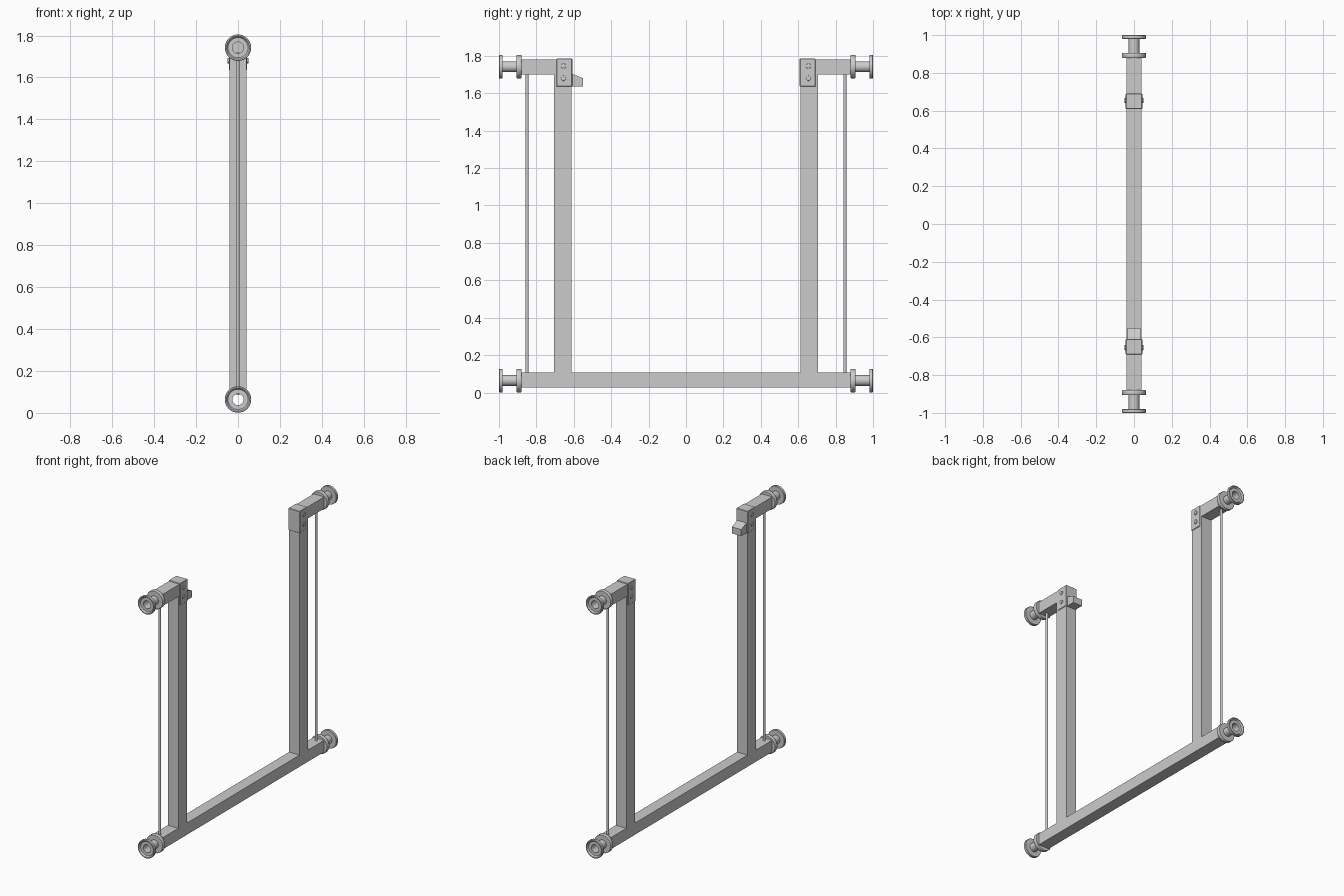
import bpy, bmesh, math
from mathutils import Vector, Matrix

if "Cube" in bpy.data.objects:
    bpy.data.objects.remove(bpy.data.objects["Cube"])

LOW, HIGH = 0.064, 1.742      # heights of the lower and upper spool axes
HALF = 0.04                   # half width of the square tubing


def finish(bm, name, smooth=False):
    bmesh.ops.recalc_face_normals(bm, faces=bm.faces[:])
    me = bpy.data.meshes.new(name)
    bm.to_mesh(me)
    bm.free()
    ob = bpy.data.objects.new(name, me)
    bpy.context.collection.objects.link(ob)
    if smooth:
        bpy.ops.object.select_all(action='DESELECT')
        ob.select_set(True)
        bpy.context.view_layer.objects.active = ob
        bpy.ops.object.shade_smooth_by_angle(angle=math.radians(35))
    return ob


def box(name, lo, hi, bevel=0.0):
    lo, hi = Vector(lo), Vector(hi)
    bm = bmesh.new()
    bmesh.ops.create_cube(bm, size=1, matrix=Matrix.Translation((lo + hi) / 2)
                          @ Matrix.Diagonal((*(hi - lo), 1)))
    if bevel:
        bmesh.ops.bevel(bm, geom=bm.edges[:], offset=bevel, segments=1, affect='EDGES')
    return finish(bm, name)


def square_tube(name, y0, y1, z, wall=0.008):
    # open-ended hollow tube along y
    bm = bmesh.new()
    loops = []
    for r, y in ((HALF, y0), (HALF, y1), (HALF - wall, y1), (HALF - wall, y0)):
        loops.append([bm.verts.new((sx * r, y, z + sz * r))
                      for sx, sz in ((-1, -1), (1, -1), (1, 1), (-1, 1))])
    for k in range(4):
        a, b = loops[k], loops[(k + 1) % 4]
        for i in range(4):
            j = (i + 1) % 4
            bm.faces.new((a[i], a[j], b[j], b[i]))
    return finish(bm, name)


def spool(name, s, z, n=40):
    # hollow turned wall mount, (radius, distance from centre) profile
    prof = [(0.027, 0.88), (0.061, 0.88), (0.063, 0.883), (0.063, 0.903), (0.061, 0.906),
            (0.029, 0.906), (0.029, 0.98), (0.061, 0.98), (0.063, 0.982), (0.063, 0.998),
            (0.061, 1.0), (0.055, 1.0), (0.048, 0.99), (0.027, 0.99)]
    bm = bmesh.new()
    rings = []
    for r, d in prof:
        rings.append([bm.verts.new((r * math.cos(2 * math.pi * i / n), s * d,
                                    z + r * math.sin(2 * math.pi * i / n))) for i in range(n)])
    for k in range(len(rings)):
        a, b = rings[k], rings[(k + 1) % len(rings)]
        for i in range(n):
            j = (i + 1) % n
            bm.faces.new((a[i], a[j], b[j], b[i]))
    return finish(bm, name, True)


def cylinder(name, r, depth, centre, axis='Z', n=20, dome=False):
    bm = bmesh.new()
    m = Matrix.Translation(centre)
    if axis == 'X':
        m = m @ Matrix.Rotation(math.pi / 2, 4, 'Y')
    bmesh.ops.create_cone(bm, cap_ends=True, segments=n, radius1=r, radius2=r,
                          depth=depth, matrix=m)
    if dome:
        rims = [e for e in bm.edges if any(len(f.verts) > 4 for f in e.link_faces)]
        bmesh.ops.bevel(bm, geom=rims, offset=0.003, segments=2, profile=0.5, affect='EDGES')
    return finish(bm, name, True)


# floor bar
square_tube("bottom_bar", -0.88, 0.88, LOW + 0.002)

for s, side in ((-1, "left"), (1, "right")):
    def span(a, b):
        return sorted((s * a, s * b))

    # upright post and upper arm
    y0, y1 = span(0.612, 0.706)
    box(f"{side}_post", (-HALF, y0, LOW + 0.042), (HALF, y1, 1.775))
    y0, y1 = span(0.69, 0.88)
    square_tube(f"{side}_upper_arm", y0, y1, HIGH - 0.002)

    # corner bracket over the post top
    y0, y1 = span(0.608, 0.692)
    box(f"{side}_bracket", (-0.044, y0, 1.635), (0.044, y1, 1.785), 0.003)

    # bracket screws, through both faces
    for k, z in enumerate((1.68, 1.745)):
        cylinder(f"{side}_screw_{k}", 0.014, 0.1, (0, s * 0.655, z), 'X', 20, True)

    # tension rod and wall mounts
    cylinder(f"{side}_rod", 0.008, 1.635, (0, s * 0.85, 0.085 + 1.635 / 2))
    spool(f"{side}_lower_mount", s, LOW)
    spool(f"{side}_upper_mount", s, HIGH)

# latch catch with sloping top on the left post
bm = bmesh.new()
outline = [(-0.625, 1.635), (-0.55, 1.635), (-0.55, 1.68), (-0.612, 1.705), (-0.625, 1.705)]
face = bm.faces.new([bm.verts.new((-0.035, y, z)) for y, z in outline])
ext = bmesh.ops.extrude_face_region(bm, geom=[face], use_keep_orig=True)
bmesh.ops.translate(bm, vec=(0.07, 0, 0),
                    verts=[v for v in ext['geom'] if isinstance(v, bmesh.types.BMVert)])
finish(bm, "latch_catch")
